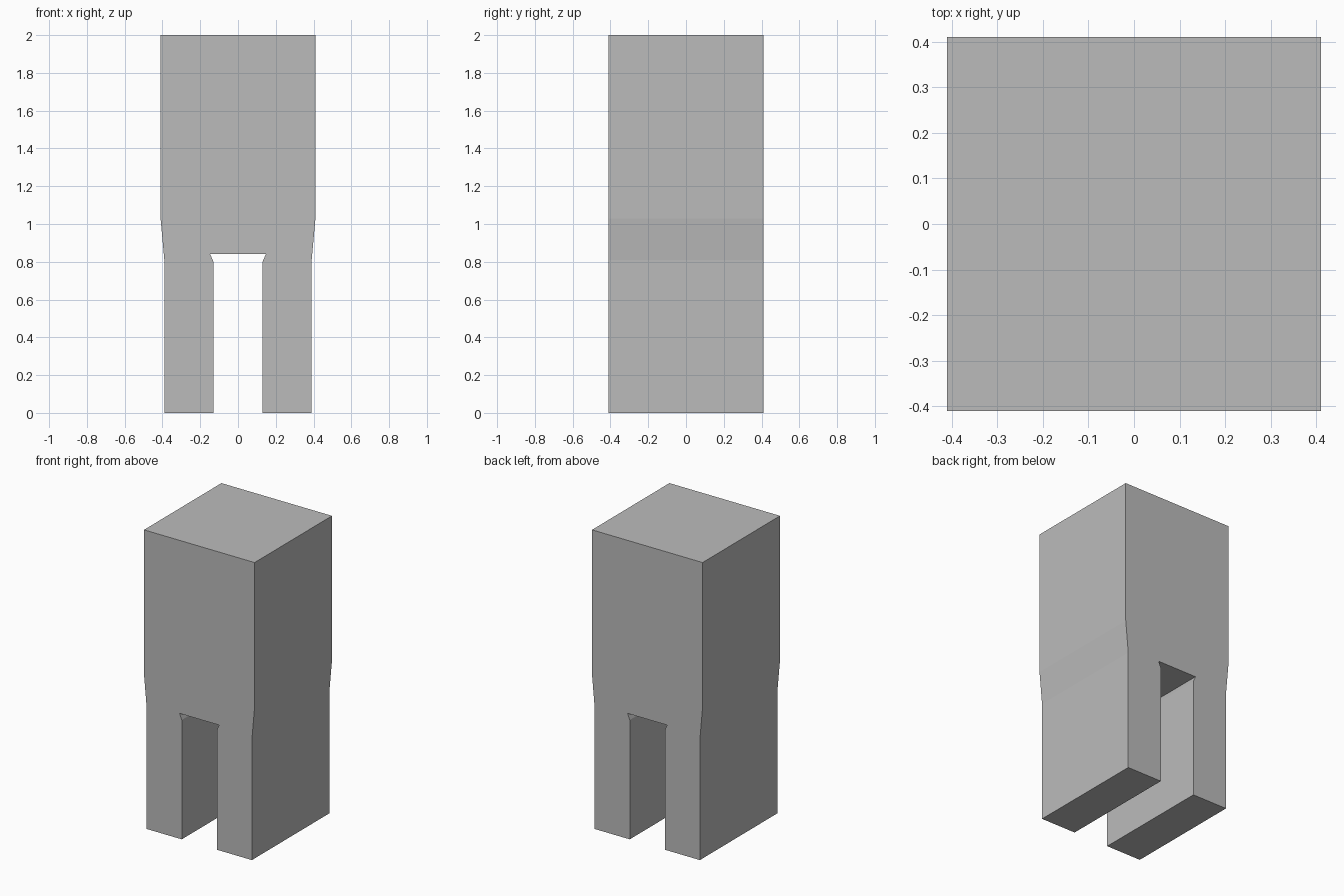
import bpy
import bmesh

if "Cube" in bpy.data.objects:
    bpy.data.objects.remove(bpy.data.objects["Cube"])

DEPTH = 0.41  # half depth

grey = bpy.data.materials.new("plain grey")
grey.diffuse_color = (0.5, 0.5, 0.5, 1.0)
grey.use_nodes = True
grey.node_tree.nodes["Principled BSDF"].inputs["Base Color"].default_value = grey.diffuse_color

# Right half of the front profile, from the notch roof round to the top edge
half = [(0.147, 0.84), (0.13, 0.80), (0.13, 0.0), (0.39, 0.0),
        (0.39, 0.81), (0.41, 1.03), (0.41, 2.0)]
profile = half + [(-x, z) for x, z in reversed(half)]

# Two-legged block: mirrored profile extruded front to back
bm = bmesh.new()
front = bm.faces.new([bm.verts.new((x, -DEPTH, z)) for x, z in profile])
result = bmesh.ops.extrude_face_region(bm, geom=[front], use_keep_orig=True)
moved = [g for g in result["geom"] if isinstance(g, bmesh.types.BMVert)]
bmesh.ops.translate(bm, verts=moved, vec=(0, 2 * DEPTH, 0))
bmesh.ops.recalc_face_normals(bm, faces=bm.faces[:])

mesh = bpy.data.meshes.new("two_legged_block")
bm.to_mesh(mesh)
bm.free()
mesh.materials.append(grey)
block = bpy.data.objects.new("two_legged_block", mesh)
bpy.context.collection.objects.link(block)
